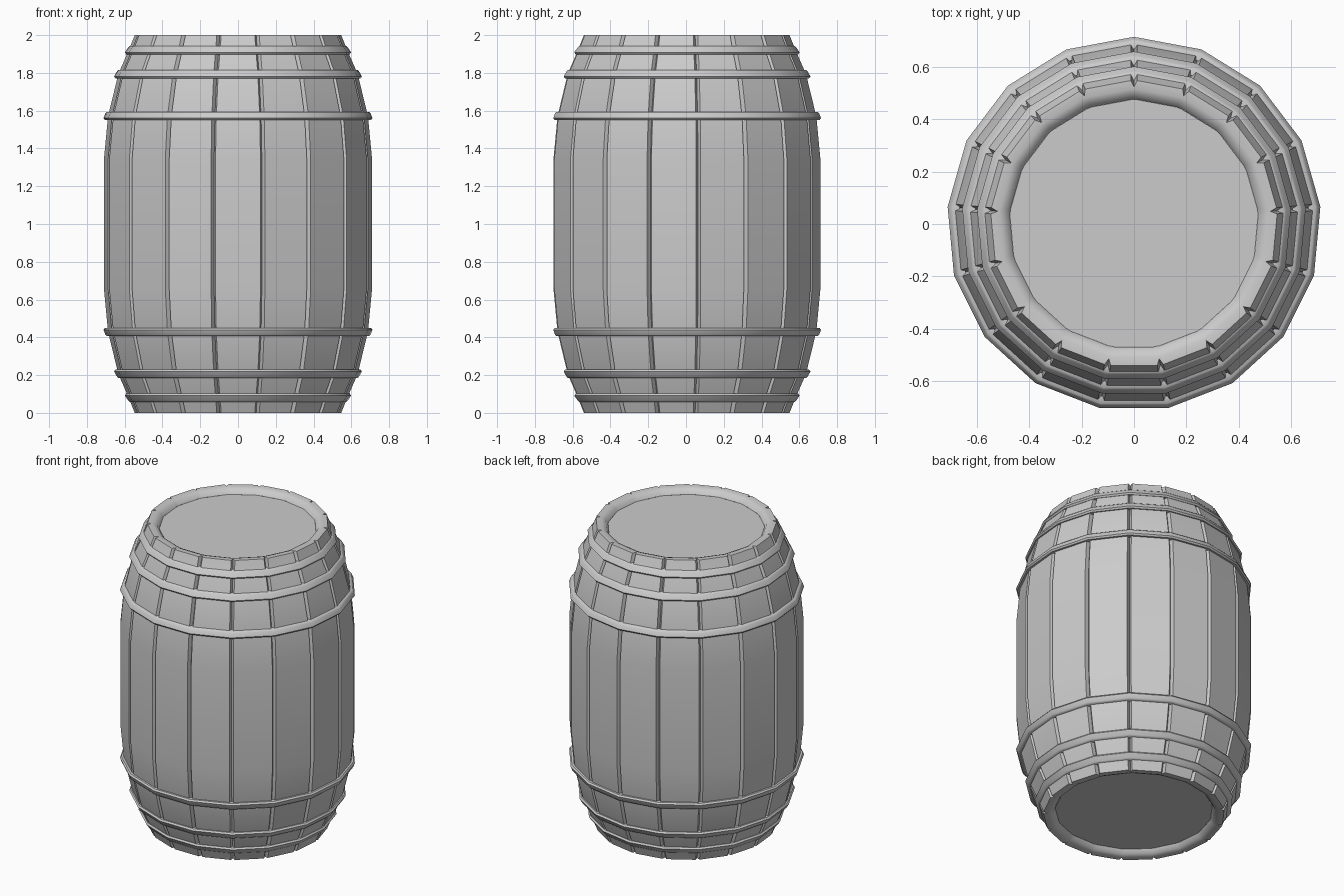
import bpy, bmesh, math

if "Cube" in bpy.data.objects:
    bpy.data.objects.remove(bpy.data.objects["Cube"])

N = 17            # staves around the barrel
HALF_GAP = 0.012  # half width of the groove between staves
H = 2.0


def finish(name, bm, angle):
    bmesh.ops.recalc_face_normals(bm, faces=bm.faces)
    me = bpy.data.meshes.new(name)
    bm.to_mesh(me)
    bm.free()
    ob = bpy.data.objects.new(name, me)
    bpy.context.collection.objects.link(ob)
    bpy.ops.object.select_all(action='DESELECT')
    ob.select_set(True)
    bpy.context.view_layer.objects.active = ob
    bpy.ops.object.shade_smooth_by_angle(angle=math.radians(angle))
    return ob


def ring(bm, r, z, groove=None):
    """17-sided ring; with groove set, each corner becomes a V notch."""
    verts = []
    for i in range(N):
        a = math.pi / 2 + 2 * math.pi * i / N
        if groove is None:
            pts = [(r, 0.0)]
        else:
            pts = [(r, -HALF_GAP), (r - groove, 0.0), (r, HALF_GAP)]
        for rad, off in pts:
            c, s = math.cos(a), math.sin(a)
            verts.append(bm.verts.new((rad * c - off * s, rad * s + off * c, z)))
    return verts


def bridge(bm, a, b):
    n = len(a)
    for i in range(n):
        j = (i + 1) % n
        bm.faces.new((a[i], a[j], b[j], b[i]))


# Staves: bulging body with V grooves, rolled into the rims at both ends
lower = [(0.548, 0.0), (0.58, 0.08), (0.635, 0.205), (0.69, 0.43), (0.712, 0.66)]
outer = lower + [(r, H - z) for r, z in reversed(lower)]
inner_rim = [(0.515, 0.0), (0.49, 0.01), (0.475, 0.035)]
bm = bmesh.new()
rings = [ring(bm, r, z, 0.0) for r, z in reversed(inner_rim)]
rings += [ring(bm, r, z, 0.024) for r, z in outer]
rings += [ring(bm, r, H - z, 0.0) for r, z in inner_rim]
for a, b in zip(rings, rings[1:]):
    bridge(bm, a, b)
finish("staves", bm, 50)

# Heads: recessed discs closing both ends
bm = bmesh.new()
bottom = ring(bm, 0.477, 0.035)
bm.faces.new(bottom)
top = ring(bm, 0.477, H - 0.035)
bm.faces.new(top)
heads = finish("barrel_heads", bm, 30)
if heads.data.polygons[0].normal.z > 0:
    heads.data.polygons[0].flip()
if heads.data.polygons[1].normal.z < 0:
    heads.data.polygons[1].flip()

# Hoops: slim tilted bands following the taper, mirrored top and bottom
for tag, r, z, tilt in [("end", 0.602, 0.08, 0.018),
                        ("quarter", 0.659, 0.207, 0.015),
                        ("bilge", 0.715, 0.428, 0.010)]:
    for side in ("lower", "upper"):
        h, t = 0.022, 0.036
        prof = [(r - t - tilt, z - h), (r - 0.008 - tilt, z - h), (r - tilt, z - h + 0.008),
                (r, z + h - 0.010), (r - 0.008, z + h), (r - t, z + h)]
        bm = bmesh.new()
        loops = [ring(bm, pr, pz if side == "lower" else H - pz) for pr, pz in prof]
        for a, b in zip(loops, loops[1:] + loops[:1]):
            bridge(bm, a, b)
        finish(f"{side}_{tag}_hoop", bm, 50)
